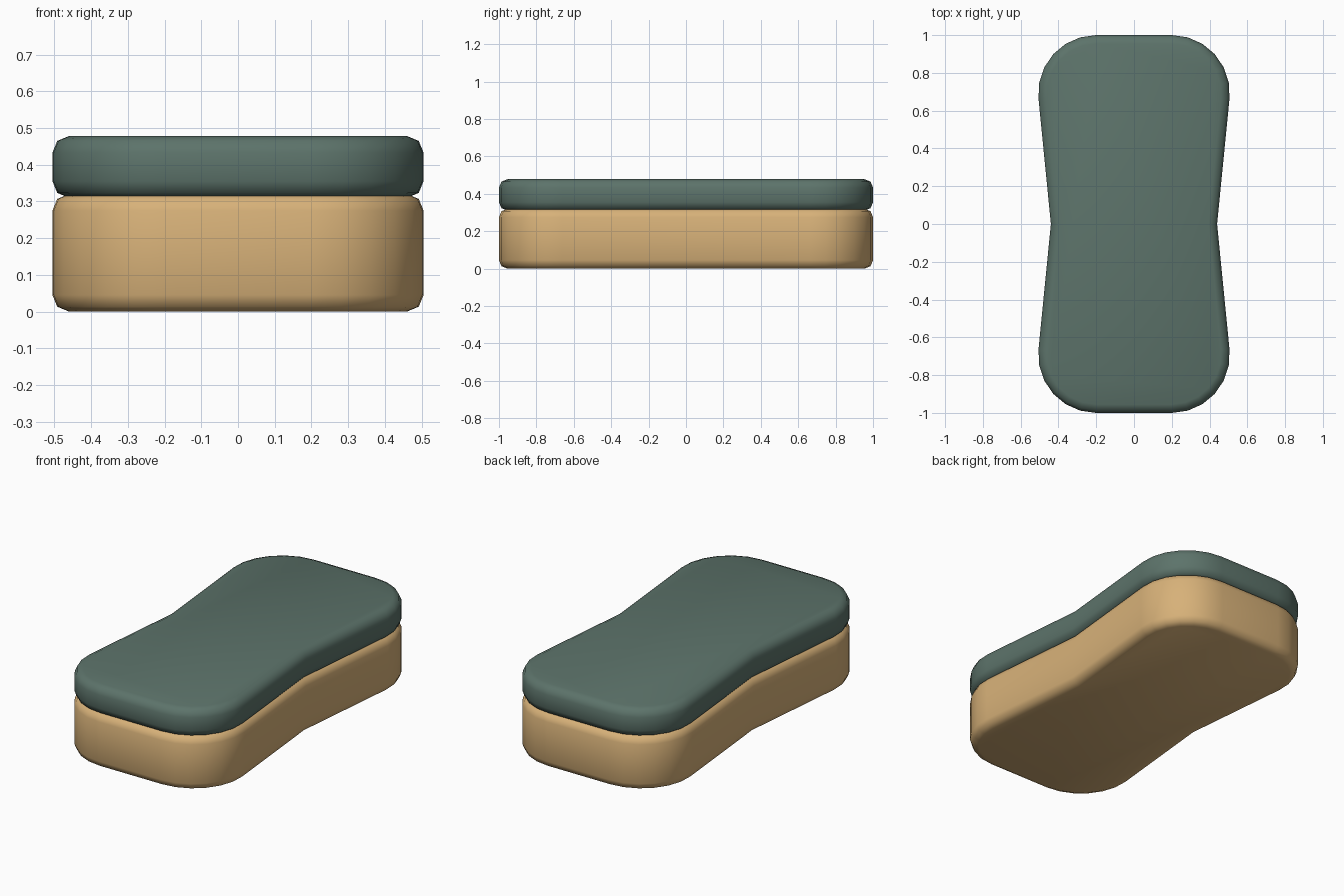
import bpy, bmesh, math

if "Cube" in bpy.data.objects:
    bpy.data.objects.remove(bpy.data.objects["Cube"])


def material(name, rgb):
    m = bpy.data.materials.new(name)
    m.diffuse_color = (*rgb, 1)
    m.use_nodes = True
    m.node_tree.nodes["Principled BSDF"].inputs["Base Color"].default_value = m.diffuse_color
    return m


# Waisted outline: rounded corners, straight sides pinching in at y = 0
R, CX, WAIST, SEG = 0.307, 0.20, 0.44, 6
corner = []
for i in range(SEG + 1):
    a = math.radians(90 - 95.6 * i / SEG)
    corner.append((CX + R * math.cos(a), 1 - R + R * math.sin(a)))
right = corner + [(WAIST, 0)] + [(x, -y) for x, y in reversed(corner)]
outline = right + [(-x, y) for x, y in reversed(right)]


def slab(name, z0, z1, mat):
    bm = bmesh.new()
    face = bm.faces.new([bm.verts.new((x, y, z0)) for x, y in outline])
    ext = bmesh.ops.extrude_face_region(bm, geom=[face])
    top = [v for v in ext["geom"] if isinstance(v, bmesh.types.BMVert)]
    bmesh.ops.translate(bm, verts=top, vec=(0, 0, z1 - z0))
    bmesh.ops.recalc_face_normals(bm, faces=bm.faces)
    # Round the upper and lower rims
    rims = [e for e in bm.edges
            if abs(e.verts[0].co.z - e.verts[1].co.z) < 1e-5]
    bmesh.ops.bevel(bm, geom=rims, offset=0.045, segments=2, profile=0.5,
                    affect='EDGES')
    bmesh.ops.recalc_face_normals(bm, faces=bm.faces)
    for f in bm.faces:
        f.smooth = True
    me = bpy.data.meshes.new(name)
    bm.to_mesh(me)
    bm.free()
    me.materials.append(mat)
    ob = bpy.data.objects.new(name, me)
    bpy.context.collection.objects.link(ob)
    return ob


# Thick soft body and thin scouring pad on top
slab("sponge_body", 0.0, 0.32, material("sponge tan", (0.68, 0.44, 0.19)))
slab("scouring_pad", 0.31, 0.478, material("pad green", (0.108, 0.172, 0.145)))
